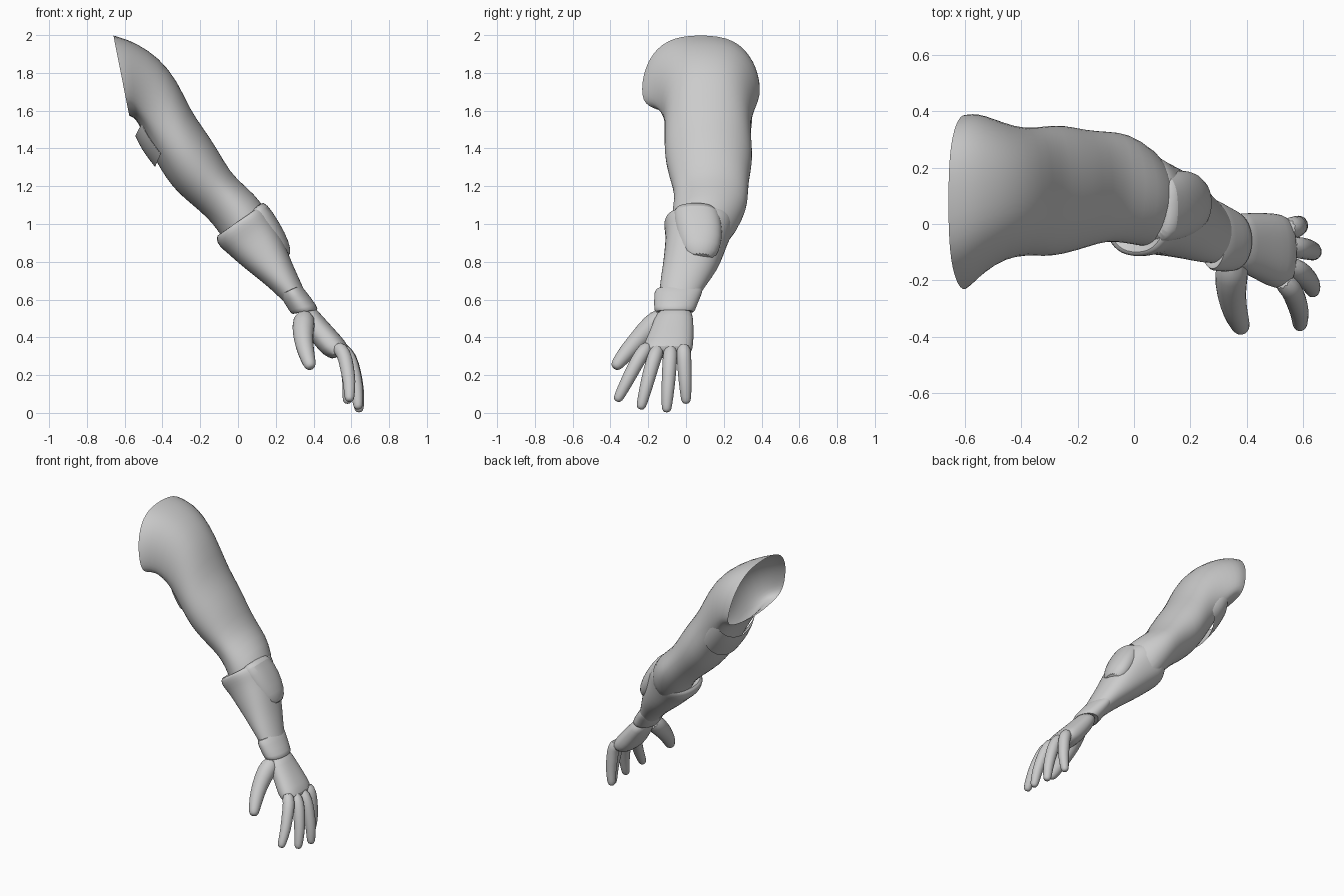
import bpy, bmesh, math
from mathutils import Vector

grey = bpy.data.materials.new("plain_grey")
grey.diffuse_color = (0.6, 0.6, 0.6, 1)


def skin(name, rings, close_start=False, close_end=False, angle=50):
    """Bridge equal-length rings of points into one smooth tube."""
    bm = bmesh.new()
    loops = [[bm.verts.new(p) for p in r] for r in rings]
    n = len(loops[0])
    for a, b in zip(loops, loops[1:]):
        for i in range(n):
            j = (i + 1) % n
            bm.faces.new((a[i], a[j], b[j], b[i]))
    if close_start:
        bm.faces.new(loops[0][::-1])
    if close_end:
        bm.faces.new(loops[-1])
    bmesh.ops.recalc_face_normals(bm, faces=bm.faces)
    me = bpy.data.meshes.new(name)
    bm.to_mesh(me)
    bm.free()
    me.materials.append(grey)
    ob = bpy.data.objects.new(name, me)
    bpy.context.collection.objects.link(ob)
    mod = ob.modifiers.new("round", "SUBSURF")
    mod.levels = mod.render_levels = 1
    bpy.ops.object.select_all(action="DESELECT")
    ob.select_set(True)
    bpy.context.view_layer.objects.active = ob
    bpy.ops.object.shade_smooth_by_angle(angle=math.radians(angle))
    return ob


def section(top, bottom, y0, y1, sag=0.0, square=1.0, n=24):
    """Oval between an upper and a lower xz point, spanning y0..y1."""
    t, b = Vector((top[0], 0, top[1])), Vector((bottom[0], 0, bottom[1]))
    mid, half = (t + b) / 2, (t - b) / 2
    out = []
    for i in range(n):
        a = math.tau * i / n
        s, c = [math.copysign(abs(f) ** square, f) for f in (math.sin(a), math.cos(a))]
        p = mid + half * (c - sag * s * s * (1 - c * c))
        p.y = (y0 + y1) / 2 + (y1 - y0) / 2 * s
        out.append(p)
    return out


def limb(name, rows, **kw):
    return skin(name, [section(*r) for r in rows], **kw)


def digit(name, points, radii, n=10):
    """Finger along a path, with a rounded tip."""
    pts = [Vector(p) for p in points]
    d = (pts[-1] - pts[-2]).normalized()
    r = radii[-1]
    pts += [pts[-1] + d * r * 0.6, pts[-1] + d * r * 0.95]
    radii = list(radii) + [r * 0.8, r * 0.4]
    rings = []
    for i, p in enumerate(pts):
        t = (pts[min(i + 1, len(pts) - 1)] - pts[max(i - 1, 0)]).normalized()
        u = t.cross(Vector((1, 0, 0))).normalized()
        v = t.cross(u)
        rings.append([p + (u * math.cos(math.tau * k / n) + v * math.sin(math.tau * k / n)) * radii[i]
                      for k in range(n)])
    return skin(name, rings, True, True)


# Shoulder and upper arm, open towards the torso, running into the elbow
limb("upper_arm", [
    ((-0.66, 2.00), (-0.575, 1.57), -0.235, 0.39, 0.35, 0.85),
    ((-0.61, 1.985), (-0.555, 1.565), -0.215, 0.395, 0.3, 0.85),
    ((-0.54, 1.96), (-0.53, 1.54), -0.175, 0.39, 0.25, 0.87),
    ((-0.42, 1.885), (-0.49, 1.45), -0.125, 0.36, 0.15, 0.9),
    ((-0.32, 1.76), (-0.44, 1.34), -0.112, 0.34, 0.1, 0.93),
    ((-0.255, 1.61), (-0.38, 1.24), -0.118, 0.35),
    ((-0.185, 1.51), (-0.32, 1.165), -0.11, 0.355),
    ((-0.11, 1.40), (-0.235, 1.095), -0.085, 0.335),
    ((-0.04, 1.27), (-0.16, 1.03), -0.06, 0.33, -0.1),
    ((0.04, 1.20), (-0.11, 0.97), -0.07, 0.325, -0.1),
    ((0.13, 1.115), (-0.06, 0.89), -0.08, 0.28),
    ((0.18, 1.00), (0.02, 0.80), -0.09, 0.21),
], close_end=True)

# Sleeve edge tucked under the armpit
armpit = [section((-0.40, 1.74), (-0.545, 1.465), -0.07, 0.355),
          section((-0.37, 1.68), (-0.51, 1.39), -0.095, 0.352),
          section((-0.31, 1.60), (-0.44, 1.30), -0.10, 0.34)]
skin("armpit_fold", [[r[i] for i in range(4, 17)] + [r[i] * 0.99 + r[10] * 0.01 for i in range(16, 3, -1)]
                     for r in armpit])

# Forearm guard with a thick upper rim
limb("forearm_guard", [
    ((0.10, 1.07), (-0.06, 0.93), -0.07, 0.22, 0, 0.85),
    ((0.115, 1.10), (-0.105, 0.955), -0.105, 0.25, 0, 0.82),
    ((0.14, 1.09), (-0.118, 0.92), -0.118, 0.255, 0, 0.82),
    ((0.165, 1.06), (-0.10, 0.88), -0.115, 0.25, 0, 0.82),
    ((0.185, 1.02), (-0.055, 0.845), -0.108, 0.23, 0, 0.85),
    ((0.235, 0.93), (0.01, 0.785), -0.115, 0.205, 0, 0.88),
    ((0.275, 0.82), (0.10, 0.715), -0.125, 0.17, 0, 0.9),
    ((0.32, 0.72), (0.18, 0.65), -0.14, 0.11),
    ((0.36, 0.63), (0.25, 0.58), -0.14, 0.06),
], angle=60)

# Raised plate on the outer forearm
limb("outer_plate", [
    ((0.12, 1.115), (0.02, 1.03), -0.06, 0.15, 0, 0.85),
    ((0.15, 1.115), (0.04, 1.00), -0.07, 0.18, 0, 0.85),
    ((0.222, 1.005), (0.10, 0.92), -0.055, 0.195, 0, 0.85),
    ((0.27, 0.91), (0.15, 0.84), -0.035, 0.185),
    ((0.288, 0.83), (0.20, 0.78), 0.0, 0.145),
], close_start=True, close_end=True)

# Wrist cuff
limb("wrist_cuff", [
    ((0.315, 0.66), (0.24, 0.63), -0.13, 0.07),
    ((0.325, 0.685), (0.225, 0.635), -0.165, 0.095),
    ((0.36, 0.645), (0.235, 0.595), -0.17, 0.08),
    ((0.42, 0.565), (0.275, 0.535), -0.17, 0.05),
    ((0.425, 0.54), (0.285, 0.52), -0.165, 0.045),
    ((0.39, 0.55), (0.32, 0.53), -0.12, 0.01),
])

# Palm
limb("palm", [
    ((0.40, 0.57), (0.30, 0.54), -0.14, 0.03),
    ((0.44, 0.52), (0.33, 0.47), -0.17, 0.04, 0, 0.9),
    ((0.50, 0.455), (0.385, 0.39), -0.195, 0.04, 0, 0.85),
    ((0.555, 0.395), (0.43, 0.325), -0.225, 0.04, 0, 0.85),
    ((0.585, 0.355), (0.48, 0.29), -0.235, 0.03, 0, 0.85),
    ((0.575, 0.32), (0.51, 0.285), -0.20, 0.0),
], close_start=True, close_end=True)

# Four fingers: base, middle and tip of each
fingers = {
    "index_finger": ((0.52, -0.195, 0.36), (0.575, -0.27, 0.25), (0.59, -0.355, 0.085)),
    "middle_finger": ((0.54, -0.145, 0.35), (0.61, -0.19, 0.22), (0.635, -0.235, 0.045)),
    "ring_finger": ((0.545, -0.08, 0.35), (0.615, -0.09, 0.21), (0.64, -0.102, 0.03)),
    "little_finger": ((0.54, -0.015, 0.36), (0.58, -0.008, 0.24), (0.58, 0.0, 0.075)),
}
for name, (a, m, t) in fingers.items():
    a, m, t = Vector(a), Vector(m), Vector(t)
    k = (a + m) / 2 + Vector((0.015, 0, 0.01))
    e = (m + t) / 2 + Vector((0.008, 0, 0))
    digit(name, [a, k, m, e, t], [0.040, 0.041, 0.040, 0.036, 0.029])

# Thumb
digit("thumb", [(0.355, -0.11, 0.52), (0.345, -0.185, 0.46), (0.345, -0.25, 0.39),
                (0.36, -0.315, 0.32), (0.378, -0.36, 0.262)],
      [0.06, 0.064, 0.054, 0.047, 0.037])
